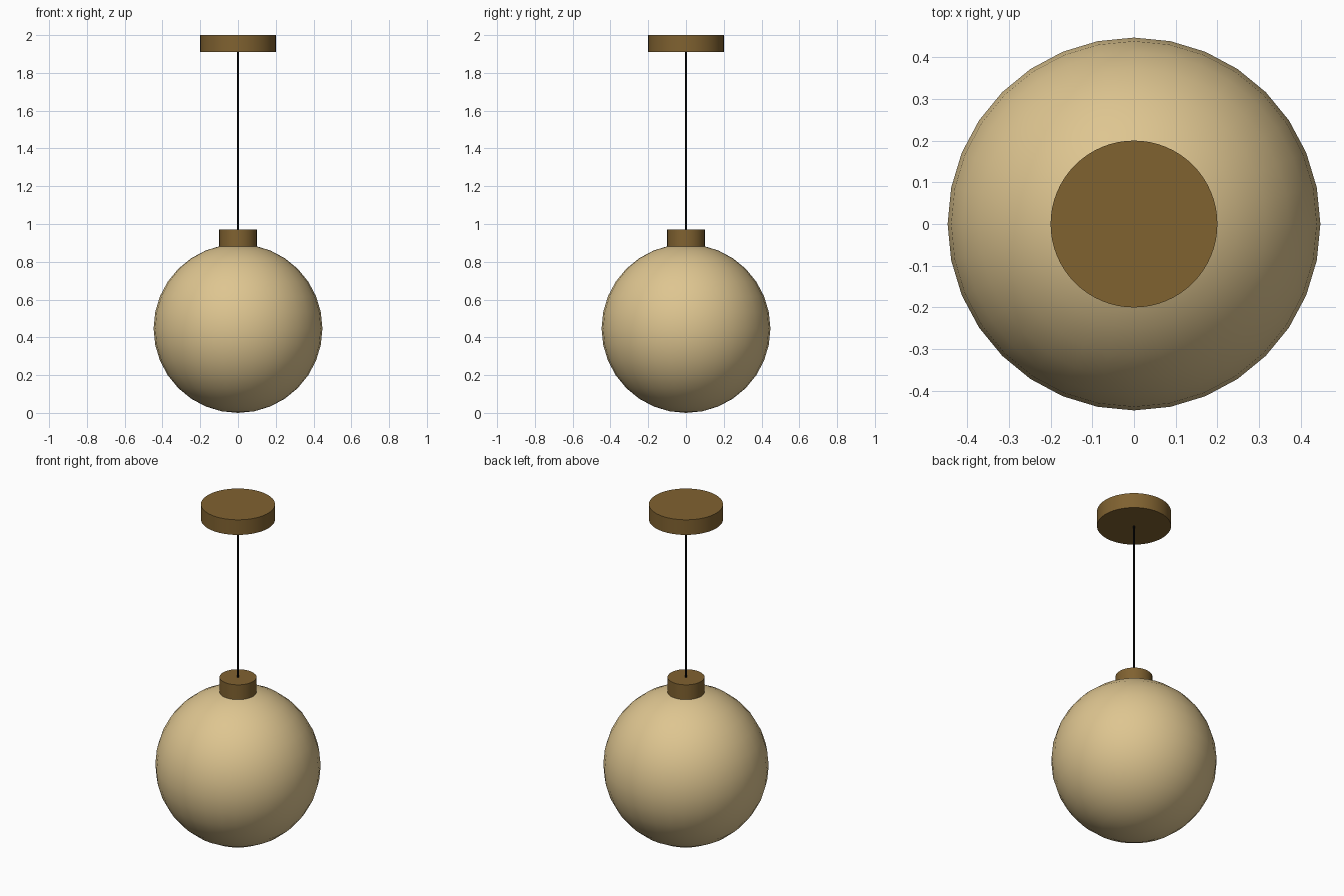
import bpy
import math

cube = bpy.data.objects.get("Cube")
if cube:
    bpy.data.objects.remove(cube, do_unlink=True)


def material(name, rgb):
    mat = bpy.data.materials.new(name)
    mat.use_nodes = True
    mat.diffuse_color = (*rgb, 1)
    mat.node_tree.nodes["Principled BSDF"].inputs["Base Color"].default_value = (*rgb, 1)
    return mat


def finish(name, mat):
    obj = bpy.context.object
    obj.name = name
    obj.data.materials.append(mat)
    bpy.ops.object.shade_smooth_by_angle(angle=math.radians(35))
    return obj


def cylinder(name, radius, bottom, top, mat, sides=32):
    bpy.ops.mesh.primitive_cylinder_add(vertices=sides, radius=radius, depth=top - bottom,
                                        location=(0, 0, (bottom + top) / 2))
    return finish(name, mat)


cream = material("warm cream glass", (0.73, 0.56, 0.28))
brass = material("aged brass", (0.216, 0.122, 0.03))
black = material("black cord", (0.003, 0.003, 0.003))

# Globe shade resting on the ground plane
RADIUS = 0.447
bpy.ops.mesh.primitive_uv_sphere_add(segments=32, ring_count=16, radius=RADIUS,
                                     location=(0, 0, RADIUS))
finish("globe_shade", cream)

# Fitting, hanging cord and ceiling plate
cylinder("shade_cap", 0.1, 0.877, 0.97, brass)
cylinder("hanging_cord", 0.005, 0.96, 1.92, black, 16)
cylinder("ceiling_plate", 0.2, 1.91, 2.0, brass, 64)
